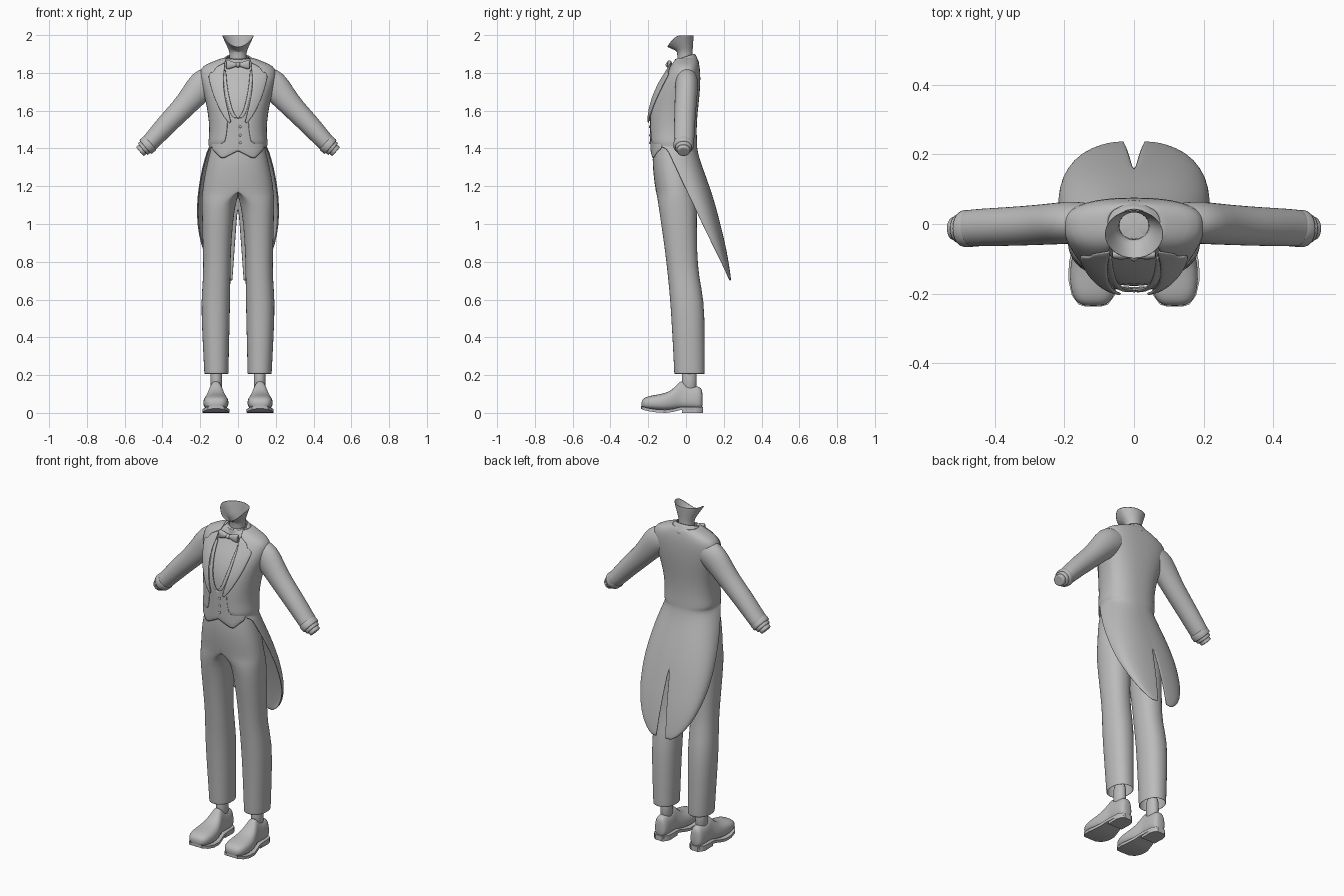
import bpy, math
from mathutils import Vector

if "Cube" in bpy.data.objects:
    bpy.data.objects.remove(bpy.data.objects["Cube"], do_unlink=True)

grey = bpy.data.materials.new("plain grey")
grey.use_nodes = True
grey.diffuse_color = (0.5, 0.5, 0.5, 1)
grey.node_tree.nodes["Principled BSDF"].inputs["Base Color"].default_value = (0.5, 0.5, 0.5, 1)
P = 2.4  # roundness of body sections


def finish(name, verts, faces, mirror=False, thick=0, sub=1, angle=50):
    """Make an object, add the modifiers it needs and shade it smooth."""
    mesh = bpy.data.meshes.new(name)
    mesh.from_pydata([tuple(v) for v in verts], [], faces)
    mesh.materials.append(grey)
    ob = bpy.data.objects.new(name, mesh)
    bpy.context.collection.objects.link(ob)
    bpy.ops.object.select_all(action='DESELECT')
    ob.select_set(True)
    bpy.context.view_layer.objects.active = ob
    bpy.ops.object.mode_set(mode='EDIT')
    bpy.ops.mesh.select_all(action='SELECT')
    bpy.ops.mesh.normals_make_consistent(inside=False)
    bpy.ops.object.mode_set(mode='OBJECT')
    if mirror:
        ob.modifiers.new("mirror", 'MIRROR').merge_threshold = 0.002
    if thick:
        mod = ob.modifiers.new("thickness", 'SOLIDIFY')
        mod.thickness, mod.offset = thick, 0
    if sub:
        mod = ob.modifiers.new("smooth", 'SUBSURF')
        mod.levels = mod.render_levels = sub
    bpy.ops.object.shade_smooth_by_angle(angle=math.radians(angle))
    return ob


def skin(rows, closed=True, caps=(False, False)):
    """Vertices and faces joining rows of equally many points."""
    n = len(rows[0])
    verts = [p for row in rows for p in row]
    faces = [(i * n + j, i * n + (j + 1) % n, (i + 1) * n + (j + 1) % n, (i + 1) * n + j)
             for i in range(len(rows) - 1) for j in range(n if closed else n - 1)]
    if caps[0]:
        faces.append(tuple(range(n)))
    if caps[1]:
        faces.append(tuple(range(len(verts) - n, len(verts))))
    return verts, faces


def lerp_rows(rows, t):
    """Interpolate a table sorted by falling first column."""
    for a, b in zip(rows, rows[1:]):
        if a[0] >= t >= b[0]:
            k = (a[0] - t) / (a[0] - b[0])
            return [p + (q - p) * k for p, q in zip(a, b)]
    return rows[0] if t > rows[0][0] else rows[-1]


def circle(n):
    return [2 * math.pi * i / n for i in range(n)]


def power(v, e):
    return math.copysign(abs(v) ** e, v)


# Torso sections: height, half width, back, middle, front
TORSO = [(1.88, .06, .042, 0, -.05), (1.86, .11, .05, 0, -.058), (1.835, .175, .056, 0, -.07),
         (1.80, .192, .06, 0, -.09), (1.74, .18, .06, -.005, -.132), (1.66, .157, .054, -.02, -.168),
         (1.58, .142, .044, -.04, -.18), (1.50, .135, .04, -.05, -.178), (1.42, .142, .043, -.06, -.176),
         (1.33, .158, .045, -.06, -.174)]


def chest(x, z, off):
    """A point on the front of the torso, lifted outward."""
    _, w, _, mid, front = lerp_rows(TORSO, z)
    u = min(abs(x) / (w + off), 1)
    return (x, mid - (mid - front + off) * (1 - u ** P) ** (1 / P), z)


def section(phi, z, w, back, mid, front):
    c = math.cos(phi)
    depth = back - mid if c > 0 else mid - front
    return (w * power(math.sin(phi), 2 / P), mid + depth * power(c, 2 / P), z)


# Shirt body
finish("shirt", *skin([[section(a, *r) for a in circle(32)] for r in TORSO[:-1]], caps=(True, True)))

# Tailcoat: waist-up rows with an open front, then the tails
OPEN = [(1.88, .06), (1.80, .085), (1.74, .08), (1.66, .066), (1.58, .052), (1.5, .055), (1.43, .068)]
TAILS = [(1.40, .157, .055, -.10), (1.36, .168, .063, -.085), (1.30, .186, .083, -.055), (1.20, .205, .12, -.01),
         (1.10, .215, .152, .04), (1.0, .213, .178, .085), (.90, .196, .203, .135),
         (.80, .158, .222, .185), (.73, .105, .232, .217), (.70, .055, .236, .231)]
rows = []
for z in (1.88, 1.86, 1.835, 1.80, 1.74, 1.66, 1.58, 1.50, 1.45, 1.428, 1.415):
    _, w, back, mid, front = lerp_rows(TORSO, z)
    w, back, front = w + .012, back + .012, front - .014
    edge = .125 if z < 1.42 else min(lerp_rows(OPEN, z)[1], w * .96)
    last = math.pi - math.asin((edge / w) ** (P / 2))
    rows.append([section(last * j / 20, z, w, back, mid, front) for j in range(21)])
for z, w, back, mid in TAILS:
    slit = max(0, .03 * (1.1 - z) / .4)
    first = math.asin((slit / w) ** (P / 2))
    rows.append([section(first + (math.pi / 2 - first) * j / 20, z, w, back, mid, mid) for j in range(21)])
finish("tailcoat", *skin(rows, closed=False), mirror=True, thick=.008)

# Waistcoat front with a pointed hem
NECKLINE = [(1.83, .066), (1.75, .062), (1.66, .045), (1.60, .03), (1.565, .012), (1.55, 0), (1.3, 0)]
HEM = [(.16, 1.42), (.09, 1.345), (.075, 1.345), (0, 1.385)]
rows = []
for z in (1.82, 1.75, 1.70, 1.66, 1.60, 1.575, 1.55, 1.50, 1.45, 1.42, 0):
    row = []
    for j in range(17):
        zz = max(z, 1.42)
        inner = lerp_rows(NECKLINE, zz)[1]
        x = inner + (lerp_rows(TORSO, zz)[1] * .97 - inner) * j / 16
        row.append(chest(x, z or lerp_rows(HEM, x)[1], .009))
    rows.append(row)
finish("waistcoat", *skin(rows, closed=False), mirror=True, thick=.008)

# Waistcoat collar
rows = [[chest(max(x + d, 0), z - d * .3, .014) for d in (0, .009, .018)]
        for z, x in [(1.82, .062), (1.75, .06), (1.66, .044), (1.60, .028), (1.572, .012), (1.565, 0)]]
finish("waistcoat_collar", *skin(rows, closed=False), mirror=True, thick=.006)

# Coat collar, then the peaked lapels
pairs = [((0, .048, 1.903), (0, .072, 1.85)), ((.045, .033, 1.898), (.075, .058, 1.85)),
         ((.062, -.01, 1.885), (.11, .0, 1.86)), ((.066, -.055, 1.86), (.125, -.062, 1.838))]
rows = [[Vector(a).lerp(Vector(b), t) for t in (0, .33, .67, 1)] for a, b in pairs]
finish("coat_collar", *skin(rows, closed=False), mirror=True, thick=.01)
spans = [(.066, 1.86, .118, 1.83), (.072, 1.81, .13, 1.80), (.075, 1.79, .162, 1.80), (.076, 1.75, .152, 1.755),
         (.073, 1.70, .135, 1.69), (.062, 1.64, .11, 1.63), (.046, 1.575, .075, 1.565), (.036, 1.54, .044, 1.53)]
rows = [[chest(a + (b - a) * t / 5, za + (zb - za) * t / 5, .024) for t in range(6)] for a, za, b, zb in spans]
finish("lapels", *skin(rows, closed=False), mirror=True, thick=.008)


# Sleeves with stepped shirt cuffs
def tube(name, path, sub=1):
    rows = []
    for i, (x, y, z, r, ry) in enumerate(path):
        a, b = path[max(i - 1, 0)], path[min(i + 1, len(path) - 1)]
        d = Vector((b[0] - a[0], 0, b[2] - a[2])).normalized()
        side = Vector((-d.z, 0, d.x))
        rows.append([Vector((x, y, z)) + side * r * math.cos(t) + Vector((0, ry * math.sin(t), 0))
                     for t in circle(20)])
    finish(name, *skin(rows, caps=(True, True)), mirror=True, sub=sub, angle=40)


tube("sleeves", [(.09, .004, 1.768, .06, .05), (.15, .004, 1.757, .08, .06), (.188, .004, 1.738, .084, .062),
                 (.24, 0, 1.675, .069, .06), (.30, -.004, 1.606, .06, .058), (.38, -.008, 1.526, .056, .056),
                 (.44, -.01, 1.458, .05, .055), (.478, -.012, 1.418, .047, .053), (.481, -.012, 1.415, .046, .052)])
for name, s, e, r in (("coat_cuffs", .462, .492, .05), ("shirt_cuffs", .48, .505, .041), ("wrists", .49, .52, .032)):
    pts = [(x, -.013, 1.418 - (x - .478) * .85, r, r * 1.08) for x in (s, s + .002, e - .002, e)]
    tube(name, pts)

# Trousers: height, inner x, outer x, front, back, centre factor
LEGS = [(1.43, 0, .135, -.17, .035, 0), (1.34, 0, .158, -.178, .045, 0), (1.25, 0, .178, -.17, .055, 0),
        (1.18, 0, .187, -.16, .058, .0), (1.145, 0, .19, -.152, .058, .2), (1.11, .014, .19, -.146, .057, .45),
        (1.0, .03, .188, -.13, .056, .5), (.85, .04, .184, -.108, .057, .5), (.72, .042, .181, -.094, .066, .5),
        (.60, .043, .195, -.082, .095, .5), (.40, .048, .187, -.07, .098, .5), (.22, .052, .177, -.061, .098, .5),
        (.206, .052, .177, -.061, .098, .5)]
rows = []
for z, xi, xo, front, back, k in LEGS:
    cx = xi + k * (xo - xi)
    mid, ry = (front + back) / 2, (back - front) / 2
    rows.append([(cx + (xo - cx if math.cos(t) > 0 else cx - xi) * power(math.cos(t), .9),
                  mid + ry * power(math.sin(t), .9), z) for t in circle(24)])
verts, faces = skin(rows)
faces = [f for f in faces if any(verts[i][0] > .0005 for i in f)]
finish("trousers", verts, faces, mirror=True, thick=.004)

# Ankles
rows = [[(.115 + .032 * math.cos(t), .017 + .04 * math.sin(t), z) for t in circle(20)] for z in (.1, .17, .26)]
finish("ankles", *skin(rows, caps=(True, True)), mirror=True)

# Shoes: position along the foot, half width, bottom, top
SHOE = [(-.236, .022, .034, .058), (-.228, .046, .024, .076), (-.205, .062, .018, .088), (-.16, .07, .012, .096),
        (-.11, .068, .01, .104), (-.07, .06, .014, .125), (-.045, .054, .02, .155), (-.025, .05, .022, .172),
        (-.01, .049, .022, .16), (.02, .048, .022, .142), (.06, .046, .02, .142), (.08, .038, .02, .134),
        (.088, .02, .03, .11)]
rows = []
for y, w, lo, hi in SHOE:
    row = []
    for t in circle(20):
        s = .5 + .5 * power(math.sin(t), .8)
        taper = 1 - min(max(hi - .09, 0) * 5, .4) * s
        row.append((.117 + w * taper * power(math.cos(t), .75), y, lo + (hi - lo) * s))
    rows.append(row)
finish("shoes", *skin(rows, caps=(True, True)), mirror=True)


# Soles and heels
def slab(name, outline, height):
    low = [(x, y, z) for y, w, z in outline for x in (.117 - w, .117 + w)]
    rows = [[(.117 - w, y, z), (.117 + w, y, z), (.117 + w, y, z + height), (.117 - w, y, z + height)]
            for y, w, z in outline]
    finish(name, *skin(rows, caps=(True, True)), mirror=True, sub=0, angle=35)


slab("soles", [(-.238, .02, .022), (-.232, .042, .018), (-.205, .062, .01), (-.16, .072, .003), (-.11, .07, 0),
               (-.07, .06, .005), (-.03, .052, .015), (.06, .047, .015), (.085, .03, .015)], .016)
slab("heels", [(-.02, .046, 0), (.05, .048, 0), (.075, .04, 0), (.09, .022, 0)], .03)

# Neck opening into the underside of the jaw
rows = [[(r * math.sin(t), y - ry * math.cos(t), z) for t in circle(28)]
        for z, r, ry, y in ((1.84, .046, .042, -.005), (1.89, .043, .04, -.005), (1.915, .045, .04, -.006))]
for k in (.35, .7, 1):
    row = []
    for t in circle(28):
        f = max(math.cos(t), 0)
        row.append((math.sin(t) * (.045 + .04 * k), -.006 - .024 * k - math.cos(t) * (.04 + .03 * k),
                    1.915 + k * (.085 - .062 * f ** 2)))
    rows.append(row)
finish("neck", *skin(rows, caps=(True, False)), thick=.002)

# Shirt collar
rows = [[(r * math.sin(t), -.005 - r * math.cos(t), z - .012 * math.cos(t)) for t in circle(28)]
        for z, r in ((1.835, .058), (1.86, .056), (1.885, .053))]
finish("shirt_collar", *skin(rows), thick=.005)

# Bow tie
rows = [[(x, -.088 + d * math.cos(t), 1.843 + h * power(math.sin(t), .7)) for t in circle(14)]
        for x, h, d in ((0, .011, .01), (.012, .011, .011), (.03, .018, .015), (.055, .026, .014), (.064, .024, .01))]
finish("bow_tie", *skin(rows, caps=(False, True)), mirror=True)


# Knot and waistcoat buttons
def bead(name, loc, size):
    rows = [[(loc[0] + size[0] * math.sin(a) * math.cos(t), loc[1] + size[1] * math.cos(a),
              loc[2] + size[2] * math.sin(a) * math.sin(t)) for t in circle(12)]
            for a in [math.pi * (i + .1) / 6.2 for i in range(7)]]
    finish(name, *skin(rows, caps=(True, True)))


bead("bow_knot", (0, -.092, 1.843), (.014, .016, .016))
for i, z in enumerate((1.515, 1.47, 1.43)):
    bead(f"button_{i + 1}", chest(.012, z, .014), (.008, .005, .008))
